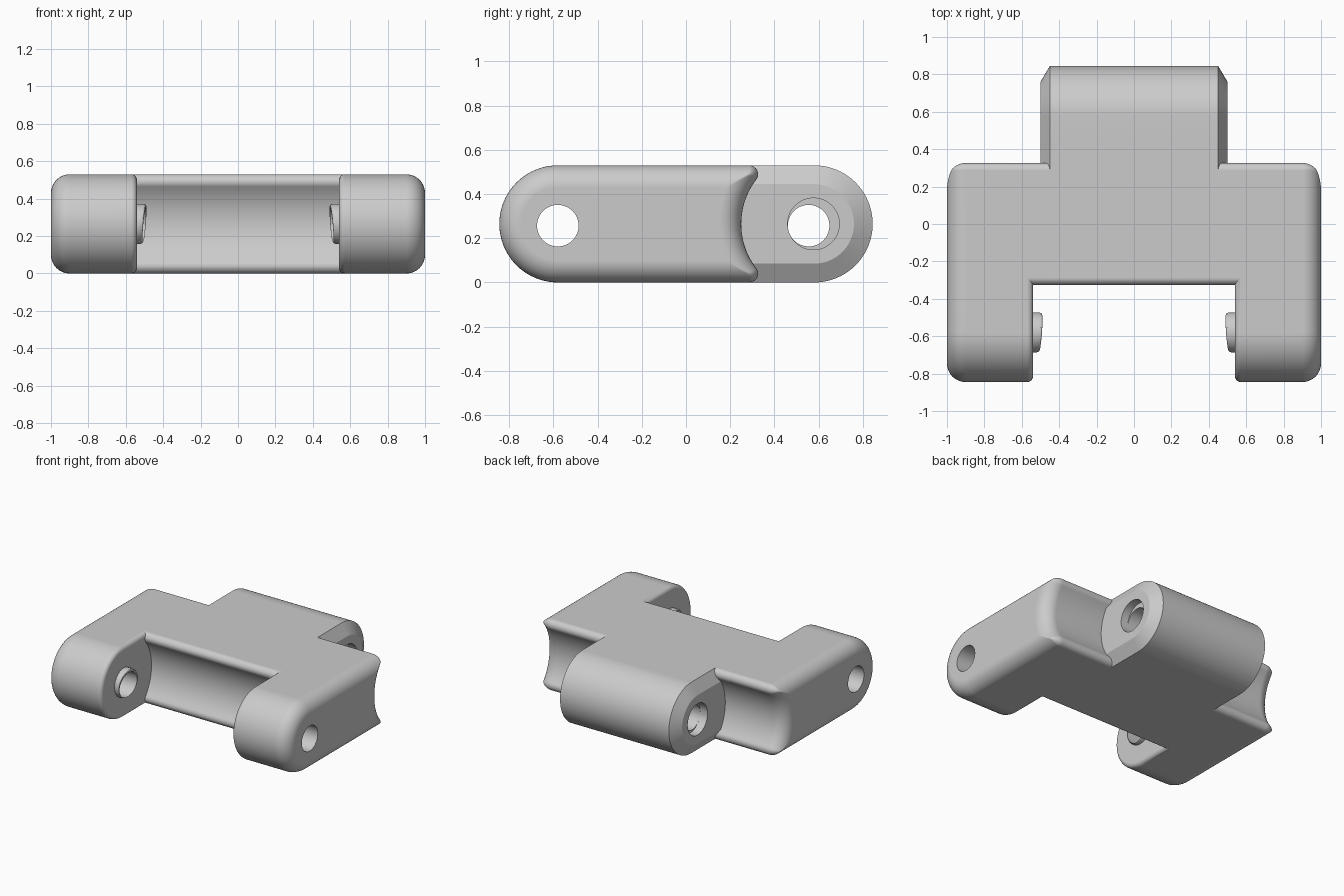
import bpy, bmesh
from math import sin, cos, pi, atan2, sqrt

cube = bpy.data.objects.get("Cube")
if cube:
    bpy.data.objects.remove(cube, do_unlink=True)

H = 0.265        # half thickness, also the radius of the rounded ends
PIVOT = 0.58     # distance of the hinge axes from the middle
NOTCH = 0.33     # radius of the hollow around a hinge axis
LIP = 0.04       # rounding of the hollow's lips

grey = bpy.data.materials.new("plain_grey")
grey.use_nodes = True
grey.diffuse_color = (0.6, 0.6, 0.6, 1)
grey.node_tree.nodes["Principled BSDF"].inputs["Base Color"].default_value = (0.6, 0.6, 0.6, 1)


def arc(cy, cz, r, a0, a1, n):
    return [(cy + r * cos(a0 + (a1 - a0) * i / n), cz + r * sin(a0 + (a1 - a0) * i / n))
            for i in range(n + 1)]


# End outlines run from top to bottom at the +y end, shrunk by d
def round_end(d):
    return arc(PIVOT, 0, H - d, pi / 2, -pi / 2, 40)


def notch_end(d):
    f = max(LIP - d, 0.004)
    zc = H - d - f
    yc = PIVOT - sqrt((NOTCH + d + f) ** 2 - zc ** 2)
    a = atan2(-zc, PIVOT - yc)
    lip = arc(yc, zc, f, pi / 2, a, 10)
    hollow = arc(PIVOT, 0, -(NOTCH + d), a, -a, 24)[1:-1]
    return lip + hollow + [(y, -z) for y, z in reversed(lip)]


def flat_end(d):
    return [(0, H - d), (0, d - H)]


def outline(back, front, d):
    return back(d) + [(-y, -z) for y, z in front(d)]


def loft(name, rings):
    """Skin a list of rings of (x, y, z) points and cap both ends."""
    bm = bmesh.new()
    loops = [[bm.verts.new((x, y, z + H)) for x, y, z in ring] for ring in rings]
    n = len(loops[0])
    for a, b in zip(loops, loops[1:]):
        for i in range(n):
            j = (i + 1) % n
            bm.faces.new((a[i], a[j], b[j], b[i]))
    bm.faces.new(loops[0])
    bm.faces.new(loops[-1])
    bmesh.ops.recalc_face_normals(bm, faces=bm.faces)
    mesh = bpy.data.meshes.new(name)
    bm.to_mesh(mesh)
    bm.free()
    mesh.materials.append(grey)
    ob = bpy.data.objects.new(name, mesh)
    bpy.context.collection.objects.link(ob)
    return ob


def section(x, pts):
    return [(x, y, z) for y, z in pts]


def rod(name, x0, x1, y, z, r):
    ring = arc(y, z, r, 0, 2 * pi, 48)[:-1]
    return loft(name, [section(x0, ring), section(x1, ring)])


def combine(target, other, operation):
    bpy.context.view_layer.objects.active = target
    mod = target.modifiers.new("combine", 'BOOLEAN')
    mod.operation, mod.solver, mod.object = operation, 'EXACT', other
    bpy.ops.object.modifier_apply(modifier=mod.name)
    bpy.data.objects.remove(other, do_unlink=True)


def arm(s):
    """Side arm with a tightly rounded inner edge and a softly rounded outer edge."""
    rings = []
    for i in range(6):
        t = pi / 2 * i / 5
        rings.append((0.57 - 0.03 * cos(t), 0.03 * (1 - sin(t))))
    for i in range(11):
        t = pi / 2 * i / 10
        rings.append((0.9 + 0.1 * sin(t), 0.1 * (1 - cos(t))))
    return loft("arm", [section(s * x, outline(notch_end, round_end, d)) for x, d in rings])


def peg(s):
    """Short hinge peg with a slanted tip."""
    rings = [section(s * 0.62, arc(-PIVOT, 0, 0.107, 0, 2 * pi, 48)[:-1])]
    for back, r in ((0.02, 0.107), (0.006, 0.105), (0, 0.1)):
        pts = arc(-PIVOT, 0, r, 0, 2 * pi, 48)[:-1]
        rings.append([(s * (0.5 + back - 0.07 * (y + PIVOT) - 0.08 * z), y, z) for y, z in pts])
    return loft("peg", rings)


# Centre bar with a hollow along front and back
link = loft("hinge_link", [section(x, outline(notch_end, notch_end, 0)) for x in (-0.6, 0.6)])

# Tongue with chamfered sides
tongue = loft("tongue", [section(x, outline(round_end, flat_end, d)) for x, d in
                         ((-0.5, 0.085), (-0.45, 0), (0.45, 0), (0.5, 0.085))])
combine(link, tongue, 'UNION')

# Arms and pegs on both sides
for s in (-1, 1):
    combine(link, arm(s), 'UNION')
    combine(link, peg(s), 'UNION')

# Pin holes and the wider sockets in the tongue
combine(link, rod("arm_hole", -1.2, 1.2, -PIVOT, -0.008, 0.094), 'DIFFERENCE')
combine(link, rod("tongue_hole", -0.7, 0.7, 0.555, -0.008, 0.094), 'DIFFERENCE')
for s in (-1, 1):
    combine(link, rod("socket", s * 0.44, s * 0.7, 0.577, 0, 0.117), 'DIFFERENCE')

# Smooth the rounded surfaces and keep the flats flat
bpy.ops.object.select_all(action='DESELECT')
link.select_set(True)
bpy.context.view_layer.objects.active = link
bpy.ops.object.shade_smooth_by_angle(angle=pi / 6)
weighted = link.modifiers.new("flat_sides", 'WEIGHTED_NORMAL')
weighted.keep_sharp = True
